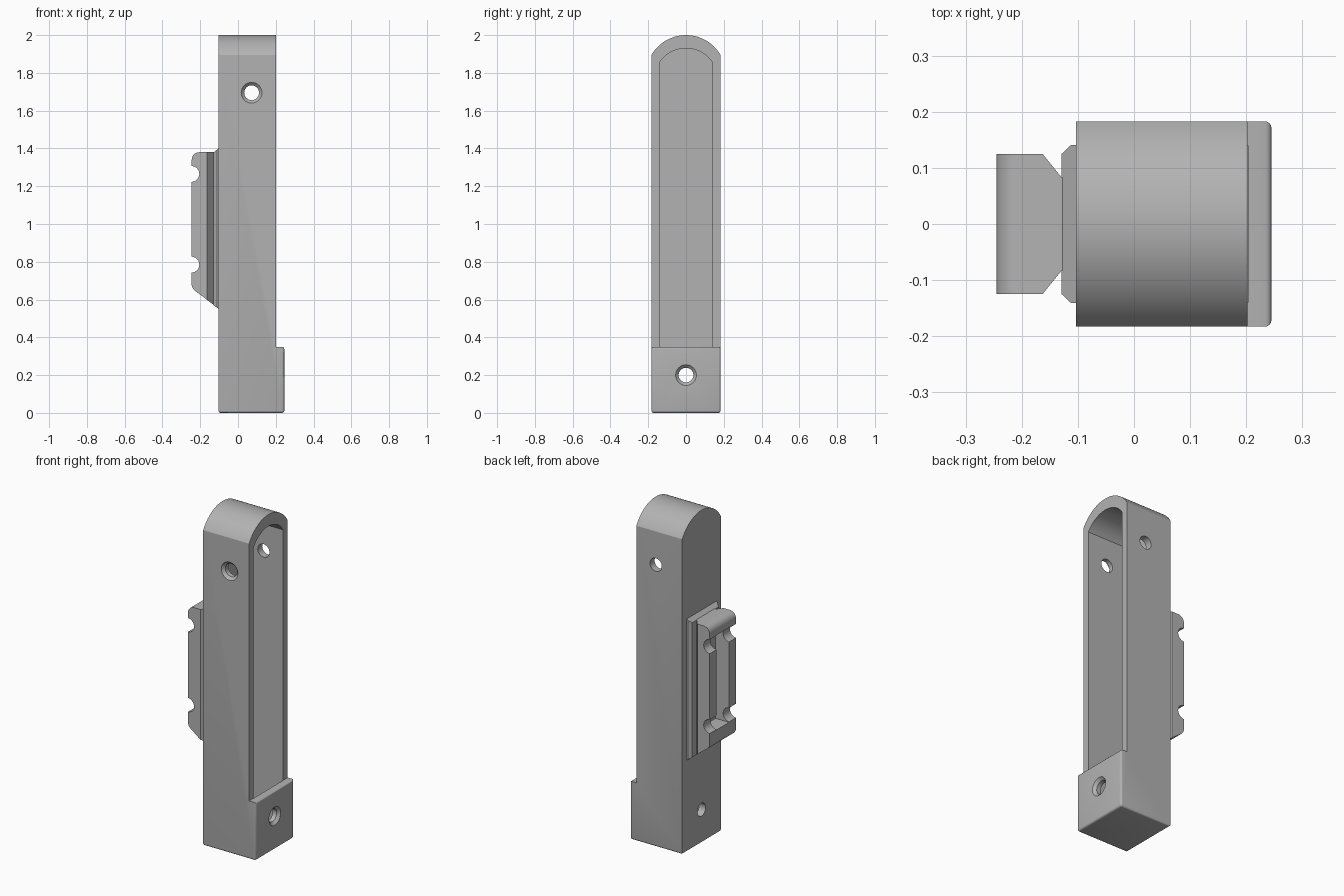
import bpy
import bmesh
import math
from mathutils import Matrix, Vector

if "Cube" in bpy.data.objects:
    bpy.data.objects.remove(bpy.data.objects["Cube"], do_unlink=True)

grey = bpy.data.materials.new("plain grey")
grey.use_nodes = True
COLOUR = (0.45, 0.45, 0.45, 1)
grey.diffuse_color = COLOUR
grey.node_tree.nodes["Principled BSDF"].inputs["Base Color"].default_value = COLOUR


def to_object(name, bm):
    bmesh.ops.recalc_face_normals(bm, faces=bm.faces)
    mesh = bpy.data.meshes.new(name)
    bm.to_mesh(mesh)
    bm.free()
    mesh.materials.append(grey)
    obj = bpy.data.objects.new(name, mesh)
    bpy.context.collection.objects.link(obj)
    return obj


def prism(name, outline, axis, start, end):
    """Extrude a 2D outline along the x, y or z axis."""
    place = {"x": lambda p, t: (t, p[0], p[1]),
             "y": lambda p, t: (p[0], t, p[1]),
             "z": lambda p, t: (p[0], p[1], t)}[axis]
    bm = bmesh.new()
    face = bm.faces.new([bm.verts.new(place(p, start)) for p in outline])
    new = bmesh.ops.extrude_face_region(bm, geom=[face])["geom"]
    shift = Vector(place((0, 0), end - start))
    bmesh.ops.translate(bm, vec=shift, verts=[v for v in new if isinstance(v, bmesh.types.BMVert)])
    return to_object(name, bm)


def cone(name, centre, direction, length, r1, r2):
    bm = bmesh.new()
    turn = Vector(direction).to_track_quat("Z", "Y").to_matrix().to_4x4()
    bmesh.ops.create_cone(bm, cap_ends=True, segments=40, radius1=r1, radius2=r2,
                          depth=length, matrix=Matrix.Translation(centre) @ turn)
    return to_object(name, bm)


def combine(obj, other, operation):
    """Apply a boolean and discard the helper."""
    mod = obj.modifiers.new(operation, "BOOLEAN")
    mod.operation, mod.object, mod.solver = operation, other, "EXACT"
    bpy.context.view_layer.objects.active = obj
    bpy.ops.object.modifier_apply(modifier=mod.name)
    bpy.data.objects.remove(other, do_unlink=True)


def arc(cx, cz, r, a0, a1, n):
    return [(cx + r * math.cos(math.radians(a0 + (a1 - a0) * i / n)),
             cz + r * math.sin(math.radians(a0 + (a1 - a0) * i / n))) for i in range(n + 1)]


def arched(half, bottom, shoulder, top):
    """Upright outline with a shallow round top."""
    rise = top - shoulder
    r = (half * half + rise * rise) / (2 * rise)
    a = math.degrees(math.asin(half / r))
    return [(-half, bottom), (half, bottom)] + arc(0, top - r, r, 90 - a, 90 + a, 32)


BACK, FRONT, FOOT, HALF = -0.103, 0.202, 0.245, 0.183

# Housing: arched column with a thicker foot
housing = prism("housing", [(BACK, 0), (FOOT, 0), (FOOT, 0.35), (FRONT, 0.35),
                            (FRONT, 2.1), (BACK, 2.1)], "y", -0.3, 0.3)
combine(housing, prism("arch", arched(HALF, -0.1, 1.895, 2.0), "x", -0.5, 0.5), "INTERSECT")

# Rounded foot and bottom edges
bm = bmesh.new()
bm.from_mesh(housing.data)
edges = [e for e in bm.edges
         if all(abs(v.co.z) < 1e-4 for v in e.verts)
         or all(abs(v.co.x - FOOT) < 1e-4 and abs(v.co.y) > HALF - 1e-3 for v in e.verts)]
bmesh.ops.bevel(bm, geom=edges, offset=0.012, segments=4, profile=0.5, affect="EDGES")
bm.to_mesh(housing.data)
bm.free()

# Hollow inside, continuing down behind the foot plate
combine(housing, prism("pocket", arched(0.14, 0.043, 1.855, 1.93), "x", -0.06, FRONT + 0.001),
        "DIFFERENCE")

# Countersunk screw holes
for spot, surface, way in (((0.072, 0, 1.695), -HALF, Vector((0, -1, 0))),
                           ((0, 0, 0.2), FOOT, Vector((1, 0, 0)))):
    combine(housing, cone("bore", spot, way, 1, 0.039, 0.039), "DIFFERENCE")
    face = Vector(spot) + way * abs(surface)
    combine(housing, cone("sink", face - way * 0.008, way, 0.024, 0.035, 0.059), "DIFFERENCE")

# Mounting plate with chamfered sides and ends
plate = prism("mounting_plate", [(-0.09, -0.141), (-0.09, 0.141), (-0.112, 0.141),
                                 (-0.129, 0.125), (-0.129, -0.125), (-0.112, -0.141)],
              "z", 0.4, 1.5)
combine(plate, prism("ends", [(-0.08, 0.535), (-0.2, 0.62), (-0.2, 1.32), (-0.103, 1.4),
                              (-0.08, 1.4)], "y", -0.3, 0.3), "INTERSECT")

# Dovetail rail
rail = prism("dovetail_rail", [(-0.12, -0.083), (-0.129, -0.083), (-0.163, -0.125),
                               (-0.245, -0.125), (-0.245, 0.125), (-0.163, 0.125),
                               (-0.129, 0.083), (-0.12, 0.083)], "z", 0.4, 1.5)
side = [(-0.1, 0.55), (-0.1, 1.38)] + arc(-0.205, 1.34, 0.04, 90, 180, 10)
side += [(-0.245, 0.675), (-0.241, 0.662), (-0.232, 0.65)]
combine(rail, prism("side", side, "y", -0.3, 0.3), "INTERSECT")

# Slot along the rail and round cross notches
combine(rail, prism("slot", [(-0.3, 0.74), (-0.155, 0.74), (-0.155, 1.31), (-0.3, 1.31)],
                    "y", -0.06, 0.06), "DIFFERENCE")
for z in (0.785, 1.265):
    combine(rail, cone("notch", (-0.247, 0, z), (0, 1, 0), 1, 0.042, 0.042), "DIFFERENCE")

# Smooth curves, sharp corners
for obj in (housing, plate, rail):
    bpy.ops.object.select_all(action="DESELECT")
    obj.select_set(True)
    bpy.context.view_layer.objects.active = obj
    bpy.ops.object.shade_smooth_by_angle(angle=math.radians(25))
